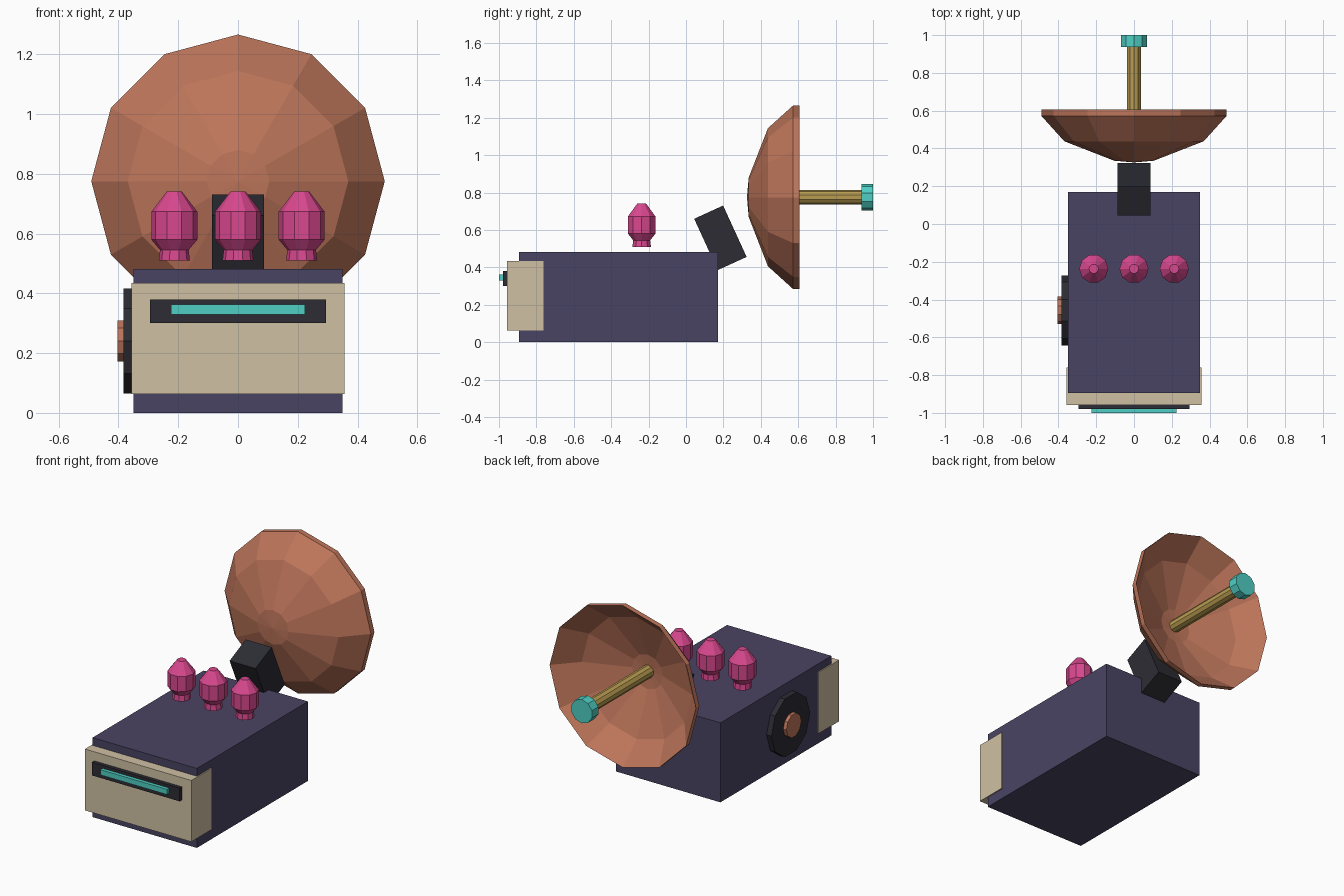
import bpy, bmesh, math
from mathutils import Matrix

cube = bpy.data.objects.get("Cube")
if cube:
    bpy.data.objects.remove(cube, do_unlink=True)


def material(name, hex_code):
    def linear(i):
        c = int(hex_code[i:i + 2], 16) / 255
        return c / 12.92 if c <= 0.04045 else ((c + 0.055) / 1.055) ** 2.4
    colour = (linear(0), linear(2), linear(4), 1)
    mat = bpy.data.materials.new(name)
    mat.use_nodes = True
    mat.diffuse_color = colour
    mat.node_tree.nodes["Principled BSDF"].inputs["Base Color"].default_value = colour
    return mat


indigo = material("indigo body", "4a4463")
cream = material("cream panel", "cfc0a3")
dark = material("dark metal", "2c2c34")
teal = material("teal glow", "4fcfc4")
copper = material("copper", "bd755a")
pink = material("pink bulb", "d9488f")
brass = material("brass", "b89c50")


def finish(name, bm, mat):
    bmesh.ops.recalc_face_normals(bm, faces=bm.faces)
    mesh = bpy.data.meshes.new(name)
    bm.to_mesh(mesh)
    bm.free()
    mesh.materials.append(mat)
    obj = bpy.data.objects.new(name, mesh)
    bpy.context.collection.objects.link(obj)
    return obj


def box(name, centre, size, mat, tilt=0):
    bm = bmesh.new()
    bmesh.ops.create_cube(bm, size=1, matrix=Matrix.Diagonal((*size, 1)))
    obj = finish(name, bm, mat)
    obj.location = centre
    obj.rotation_euler.x = tilt
    return obj


def lathe(name, profile, sides, origin, axis, mat):
    """Spin (radius, height) points around the x, y or z axis."""
    bm = bmesh.new()

    def place(r, h, a):
        u, v = r * math.cos(a), r * math.sin(a)
        return {"x": (h, u, v), "y": (v, h, u), "z": (u, v, h)}[axis]

    rings = []
    for r, h in profile:
        if r == 0:
            rings.append([bm.verts.new(place(0, h, 0))] * sides)
        else:
            rings.append([bm.verts.new(place(r, h, math.tau * i / sides))
                          for i in range(sides)])
    for low, high in zip(rings, rings[1:]):
        for i in range(sides):
            j = (i + 1) % sides
            corners = list(dict.fromkeys((low[i], low[j], high[j], high[i])))
            bm.faces.new(corners)
    # Close open ends with flat caps
    for (r, h), ring in ((profile[0], rings[0]), (profile[-1], rings[-1])):
        if r > 0:
            bm.faces.new(ring)
    obj = finish(name, bm, mat)
    obj.location = origin
    return obj


def disc(name, radius, start, end, origin, axis, mat):
    return lathe(name, [(radius, start), (radius, end)], 10, origin, axis, mat)


# Main housing and front panel
box("housing", (0, -0.362, 0.241), (0.7, 1.064, 0.482), indigo)
box("front_panel", (0, -0.859, 0.249), (0.714, 0.196, 0.372), cream)
box("slot_frame", (0, -0.963, 0.34), (0.588, 0.032, 0.08), dark)
box("slot_light", (0, -0.985, 0.346), (0.448, 0.03, 0.032), teal)

# Side dial
dial = (0, -0.457, 0.241)
disc("dial_rim", 0.185, -0.383, -0.34, dial, "x", dark)
disc("dial_hub", 0.072, -0.404, -0.375, dial, "x", copper)

# Row of bulbs floating over the roof
bulb = [(0.052, 0.51), (0.048, 0.545), (0.077, 0.58), (0.077, 0.673), (0.025, 0.741)]
for label, x in (("right", -0.213), ("middle", 0), ("left", 0.213)):
    lathe(label + "_bulb", bulb, 10, (x, -0.237, 0), "z", pink)

# Tilted mount
box("dish_mount", (0, 0.184, 0.558), (0.174, 0.17, 0.302), dark, math.radians(24.6))

# Hollow dish, with feed rod and receiver
dish = [(0, 0.326), (0.105, 0.335), (0.369, 0.438), (0.491, 0.573),
        (0.491, 0.606), (0.37, 0.472), (0.105, 0.37), (0, 0.36)]
hub = (0, 0, 0.775)
lathe("dish", dish, 12, hub, "y", copper)
disc("feed_rod", 0.038, 0.35, 0.95, hub, "y", brass)
disc("receiver", 0.072, 0.938, 1.0, hub, "y", teal)
